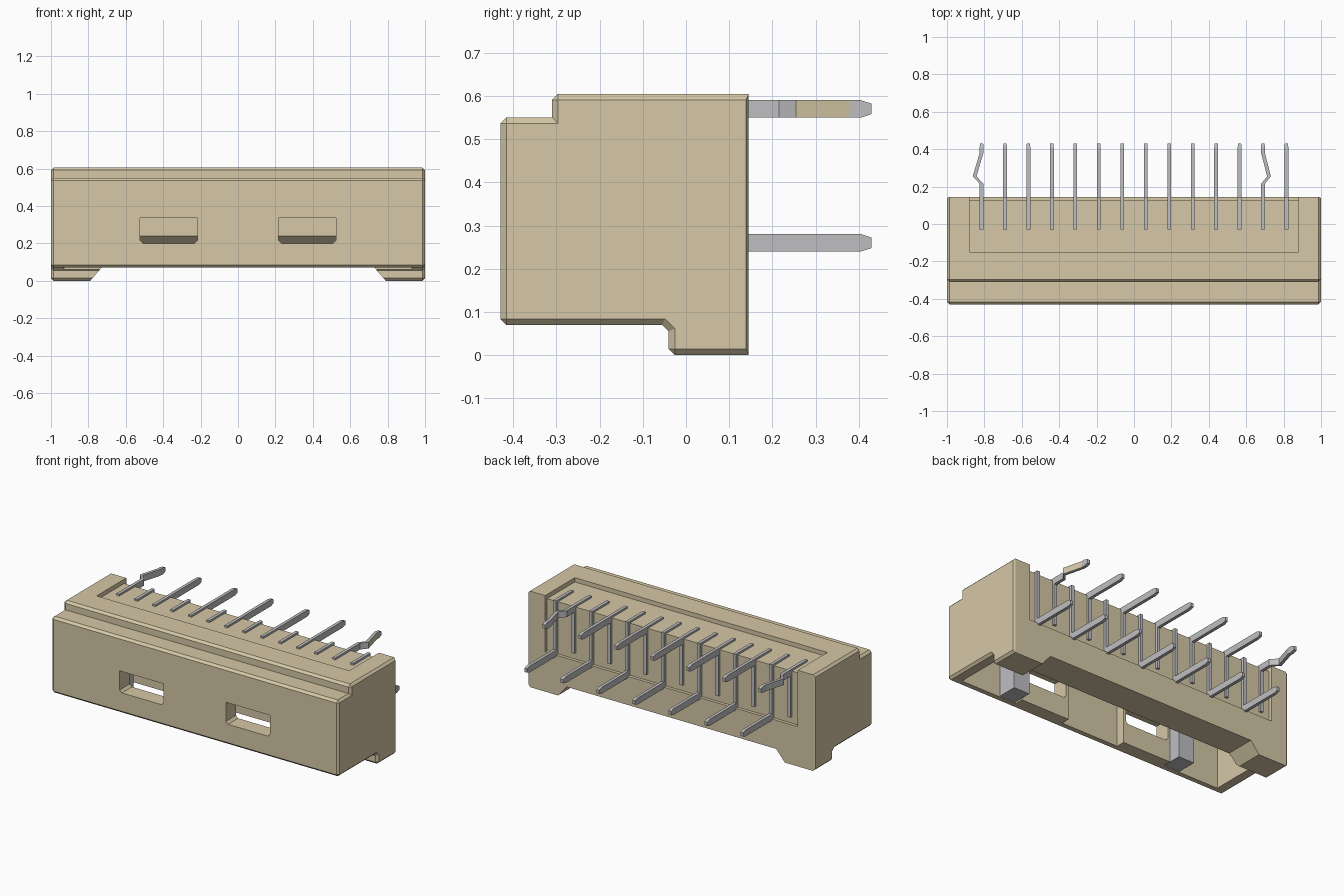
import bpy, bmesh
from mathutils import Vector

cube = bpy.data.objects.get("Cube")
if cube:
    bpy.data.objects.remove(cube, do_unlink=True)


def material(name, rgb):
    m = bpy.data.materials.new(name)
    m.use_nodes = True
    m.diffuse_color = (*rgb, 1)
    m.node_tree.nodes["Principled BSDF"].inputs["Base Color"].default_value = (*rgb, 1)
    return m


TAN = material("tan plastic", (0.67, 0.58, 0.385))
METAL = material("grey metal", (0.52, 0.52, 0.54))


def make_object(name, bm, *mats):
    bmesh.ops.recalc_face_normals(bm, faces=bm.faces)
    me = bpy.data.meshes.new(name)
    bm.to_mesh(me)
    bm.free()
    for m in mats:
        me.materials.append(m)
    ob = bpy.data.objects.new(name, me)
    bpy.context.collection.objects.link(ob)
    return ob


def prism(name, profile, lo, hi, axis="x", mat=TAN):
    """Extrude a profile (y,z along x, or x,z along y) from lo to hi."""
    bm = bmesh.new()
    place = (lambda p, t: (t, p[0], p[1])) if axis == "x" else (lambda p, t: (p[0], t, p[1]))
    face = bm.faces.new([bm.verts.new(place(p, lo)) for p in profile])
    out = bmesh.ops.extrude_face_region(bm, geom=[face])
    step = Vector((hi - lo, 0, 0)) if axis == "x" else Vector((0, hi - lo, 0))
    bmesh.ops.translate(bm, verts=[v for v in out["geom"] if isinstance(v, bmesh.types.BMVert)], vec=step)
    return make_object(name, bm, mat)


def box_profile(a0, a1, b0, b1):
    return [(a0, b0), (a1, b0), (a1, b1), (a0, b1)]


# Housing: stepped side profile, with a smaller end profile giving chamfered ends
outer = [(-0.43, 0.084), (-0.416, 0.07), (-0.055, 0.07), (-0.04, 0.055), (-0.04, 0.014),
         (-0.026, 0), (0.145, 0), (0.145, 0.605), (-0.296, 0.605), (-0.31, 0.591),
         (-0.31, 0.55), (-0.416, 0.55), (-0.43, 0.536)]
inner = [(-0.416, 0.084), (-0.416, 0.084), (-0.049, 0.084), (-0.026, 0.061), (-0.026, 0.014),
         (-0.026, 0.014), (0.139, 0.014), (0.139, 0.591), (-0.296, 0.591), (-0.296, 0.591),
         (-0.296, 0.536), (-0.416, 0.536), (-0.416, 0.536)]
bm = bmesh.new()
rings = [[bm.verts.new((x, *p)) for p in prof]
         for x, prof in ((-1, inner), (-0.986, outer), (0.986, outer), (1, inner))]
for r0, r1 in zip(rings, rings[1:]):
    for i in range(len(outer)):
        j = (i + 1) % len(outer)
        bm.faces.new((r0[i], r0[j], r1[j], r1[i]))
bm.faces.new(rings[0])
bm.faces.new(rings[-1])
bmesh.ops.remove_doubles(bm, verts=bm.verts, dist=0.0001)
housing = make_object("housing", bm, TAN)

# Cutters: gap between feet, top and back recess, mating cavity with pockets, latch windows
cutters = [
    prism("cut_feet_gap", [(-0.80, -0.012), (0.80, -0.012), (0.73, 0.07), (-0.73, 0.07)],
          -0.06, 0.3, "y"),
    prism("cut_recess", [(-0.15, 0.578), (0.125, 0.578), (0.125, 0.25), (0.3, 0.25),
                         (0.3, 0.8), (-0.15, 0.8)], -0.88, 0.88),
    prism("cut_cavity", [(-0.33, -0.05), (-0.045, -0.05), (-0.045, 0.19), (-0.10, 0.24),
                         (-0.10, 0.49), (-0.33, 0.49)], -0.93, 0.93),
]
for a, b in ((-0.93, -0.54), (-0.20, 0.20), (0.54, 0.93)):
    cutters.append(prism("cut_pocket", box_profile(-0.385, -0.31, -0.05, 0.49), a, b))
for s in (-1, 1):
    a, b = sorted((s * 0.217, s * 0.523))
    cutters.append(prism("cut_window", [(a + 0.015, 0.20), (b - 0.015, 0.20), (b, 0.215),
                                        (b, 0.335), (a, 0.335), (a, 0.215)], -0.5, -0.29, "y"))
for c in cutters:
    mod = housing.modifiers.new(c.name, "BOOLEAN")
    mod.operation = "DIFFERENCE"
    mod.solver = "EXACT"
    mod.object = c

# Bake the cuts into the housing and drop the cutters
dg = bpy.context.evaluated_depsgraph_get()
baked = bpy.data.meshes.new_from_object(housing.evaluated_get(dg))
housing.modifiers.clear()
housing.data = baked
for c in cutters:
    bpy.data.objects.remove(c, do_unlink=True)


def pin(name, x, rings, tan_side=False):
    """Loft a flat pin through rings of (x offset, edge a (y,z), edge b (y,z), half width)."""
    bm = bmesh.new()
    loops = []
    for dx, a, b, w in rings:
        loops.append([bm.verts.new((x + dx + s * w, *p))
                      for s, p in ((-1, a), (1, a), (1, b), (-1, b))])
    for k, (l0, l1) in enumerate(zip(loops, loops[1:])):
        for i in range(4):
            j = (i + 1) % 4
            f = bm.faces.new((l0[i], l0[j], l1[j], l1[i]))
            # outer flank of the kink
            if tan_side and k == 2 and i == 1:
                f.material_index = 1
    bm.faces.new(loops[0])
    bm.faces.new(loops[-1])
    return make_object(name, bm, METAL, TAN)


def upright(y, z, dx=0, h=0.02, w=0.01):
    return (dx, (y, z - h), (y, z + h), w)


# Pins: alternating straight upper pins and stepped lower pins
ZT, ZB, PITCH = 0.57, 0.26, 0.1254
for i in range(14):
    x = (i - 6.5) * PITCH
    if i % 2 == 0:
        path = [upright(-0.03, ZT)]
        kink = {0: -0.037, 12: 0.032}.get(i)
        if kink:
            path += [upright(0.215, ZT), upright(0.255, ZT, kink), upright(0.38, ZT)]
        path += [upright(0.405, ZT), upright(0.43, ZT, h=0.012, w=0.009)]
        pin(f"upper_pin_{i // 2 + 1}", x, path, tan_side=(i == 12))
        # Upright bar on the back wall under each upper pin
        prism(f"upper_pin_bar_{i // 2 + 1}", box_profile(0.11, 0.14, 0.29, 0.56),
              x - 0.01, x + 0.01, mat=METAL)
    else:
        path = [upright(-0.03, ZT),
                (0, (0.105, 0.55), (0.142, 0.59), 0.01),
                (0, (0.105, 0.24), (0.142, 0.28), 0.01),
                upright(0.405, ZB), upright(0.43, ZB, h=0.012, w=0.009)]
        pin(f"lower_pin_{i // 2 + 1}", x, path)

# Metal posts inside the cavity, beside the windows
for s, side in ((-1, "right"), (1, "left")):
    a, b = sorted((s * 0.545, s * 0.655))
    prism(f"inner_post_{side}", box_profile(-0.384, -0.26, 0.075, 0.495), a, b, mat=METAL)
